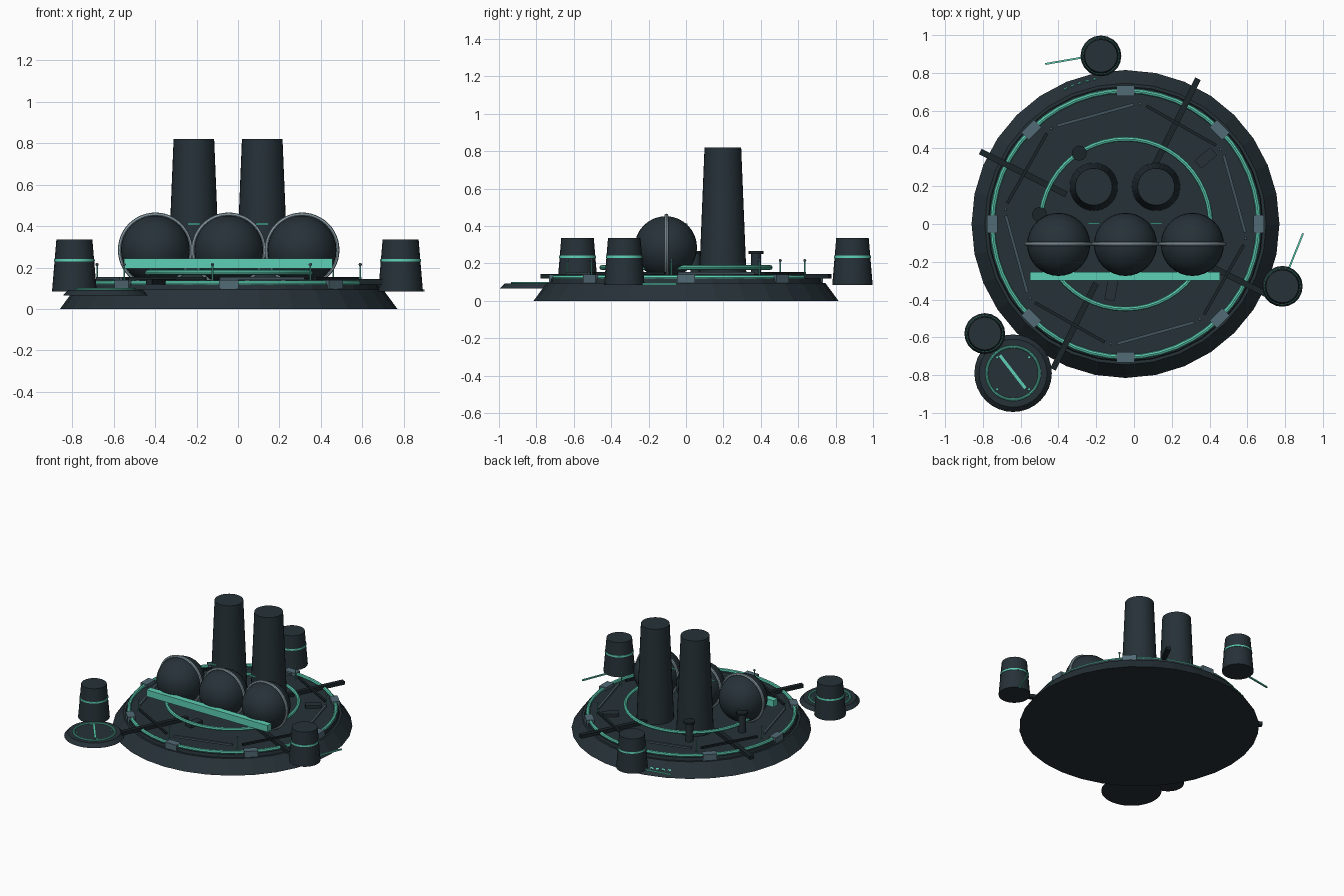
import bpy
from math import sin, cos, pi, radians, atan2
from mathutils import Vector

cube = bpy.data.objects.get("Cube")
if cube:
    bpy.data.objects.remove(cube, do_unlink=True)


def material(name, r, g, b):
    m = bpy.data.materials.new(name)
    m.use_nodes = True
    m.diffuse_color = (r, g, b, 1)
    node = next(n for n in m.node_tree.nodes if n.type == 'BSDF_PRINCIPLED')
    node.inputs["Base Color"].default_value = (r, g, b, 1)
    return m


SLATE = material("dark slate", .019, .031, .039)
SHADOW = material("deep slate", .011, .018, .022)
TEAL = material("glowing teal", .11, .63, .46)
SILVER = material("pale steel", .28, .37, .42)
STEEL = material("blue steel", .085, .145, .18)
RAIL = material("rail grey", .055, .09, .11)

CX = -.045  # centre of the main deck


def finish(name, mat, smooth=False):
    o = bpy.context.object
    o.name = name
    o.data.materials.append(mat)
    if smooth:
        bpy.ops.object.shade_smooth_by_angle(angle=radians(40))
    return o


def frustum(name, mat, x, y, z0, z1, r0, r1, sides=24, smooth=False):
    bpy.ops.mesh.primitive_cone_add(vertices=sides, radius1=r0, radius2=r1,
                                    depth=z1 - z0, location=(x, y, (z0 + z1) / 2))
    return finish(name, mat, smooth)


def box(name, mat, loc, size, turn=0, tilt=0):
    bpy.ops.mesh.primitive_cube_add(size=1, location=loc, rotation=(0, tilt, turn))
    bpy.context.object.scale = size
    bpy.ops.object.transform_apply(location=False, rotation=False, scale=True)
    return finish(name, mat)


def hoop(name, mat, loc, r, tube, upright=False):
    bpy.ops.mesh.primitive_torus_add(major_radius=r, minor_radius=tube, location=loc,
                                     major_segments=48, minor_segments=8,
                                     rotation=(pi / 2 if upright else 0, 0, 0))
    return finish(name, mat, True)


def bar(name, mat, a, b, width, height):
    a, b = Vector(a), Vector(b)
    d = b - a
    return box(name, mat, (a + b) / 2, (d.length, width, height), atan2(d.y, d.x))


def polar(r, degrees, z):
    t = radians(degrees)
    return (CX + r * cos(t), r * sin(t), z)


# Main deck with its two conduit rings
frustum("base", SLATE, CX, 0, 0, .095, .815, .745, 32)
frustum("deck", SLATE, CX, 0, .09, .118, .73, .725, 32)
hoop("outer_ring", TEAL, (CX, 0, .125), .705, .013)
hoop("inner_ring", TEAL, (CX, 0, .178), .45, .013)

# Clamps over the outer ring
for i in range(8):
    box(f"clamp_{i}", STEEL, polar(.705, i * 45, .118), (.055, .095, .045), i * pi / 4)

# Radial beams
for i in range(4):
    a = 63.5 + 90 * i
    bar(f"beam_{i}", SHADOW, polar(.35, a, .132), polar(.86, a, .132), .032, .025)

# Railing posts and the bars between them
for i in range(8):
    a = -7 + 45 * i
    x, y, z = polar(.64, a, .15)
    frustum(f"post_{i}", TEAL, x, y, .115, .21, .004, .004, 8)
    bpy.ops.mesh.primitive_uv_sphere_add(segments=8, ring_count=6, radius=.008,
                                         location=(x, y, .215))
    finish(f"post_cap_{i}", STEEL, True)
    bar(f"rail_{i}", SHADOW if i % 2 else RAIL, polar(.635, a + 3, .148),
        polar(.635, a + 42, .148), .016, .014)

# Spherical tanks with steel hoops and the shared manifold
for i in range(3):
    x = CX + (i - 1) * .354
    bpy.ops.mesh.primitive_uv_sphere_add(segments=32, ring_count=16, radius=.167,
                                         location=(x, -.108, .285))
    finish(f"tank_{i}", SLATE, True)
    hoop(f"tank_hoop_{i}", SILVER, (x, -.105, .285), .17, .011, True)
box("manifold", TEAL, (-.047, -.277, .22), (1.005, .046, .05))

# Chimneys with small link plates facing the tanks
for i, x in enumerate((-.213, .117)):
    frustum(f"chimney_{i}", SLATE, x, .197, .115, .82, .127, .098, 32, True)
    box(f"link_plate_{i}", TEAL, (x, .004, .41), (.06, .01, .009))

# Outlying towers with teal bands
for i, (x, y) in enumerate(((-.79, -.58), (.785, -.33), (-.175, .89))):
    frustum(f"tower_{i}", SLATE, x, y, .085, .335, .108, .087, 20, True)
    frustum(f"tower_band_{i}", TEAL, x, y, .229, .241, .099, .098, 20, True)
bar("conduit_east", TEAL, (.82, -.235, .09), (.895, -.05, .09), .01, .01)
bar("conduit_north", TEAL, (-.28, .88, .09), (-.47, .847, .09), .01, .01)

# Landing pad
PX, PY = -.64, -.79
frustum("pad", SLATE, PX, PY, .065, .092, .205, .18, 32)
hoop("pad_ring", TEAL, (PX, PY, .094), .14, .007)
bar("pad_stripe", TEAL, (PX - .07, PY + .095, .094), (PX + .065, PY - .08, .094), .016, .008)
for i in range(4):
    t = pi / 4 + i * pi / 2
    frustum(f"pad_light_{i}", TEAL, PX + .12 * cos(t), PY + .12 * sin(t), .09, .1, .008, .008, 8)

# Vents with caps, and low hatches
for i, (x, y) in enumerate(((-.29, .375), (-.5, .05))):
    frustum(f"vent_stem_{i}", SLATE, x, y, .115, .25, .027, .027, 12, True)
    frustum(f"vent_cap_{i}", SHADOW, x, y, .25, .265, .04, .04, 12, True)
box("hatch_rear", SLATE, (.38, .35, .125), (.11, .055, .03), radians(40))
box("hatch_front", SLATE, (-.12, -.35, .125), (.055, .11, .03), radians(-10))

# Marker lights on the sloping rear of the base
for i in range(5):
    a = 102 + i * 3
    box(f"marker_{i}", TEAL, polar(.784, a, .045), (.006, .022, .01), radians(a), radians(-37))
